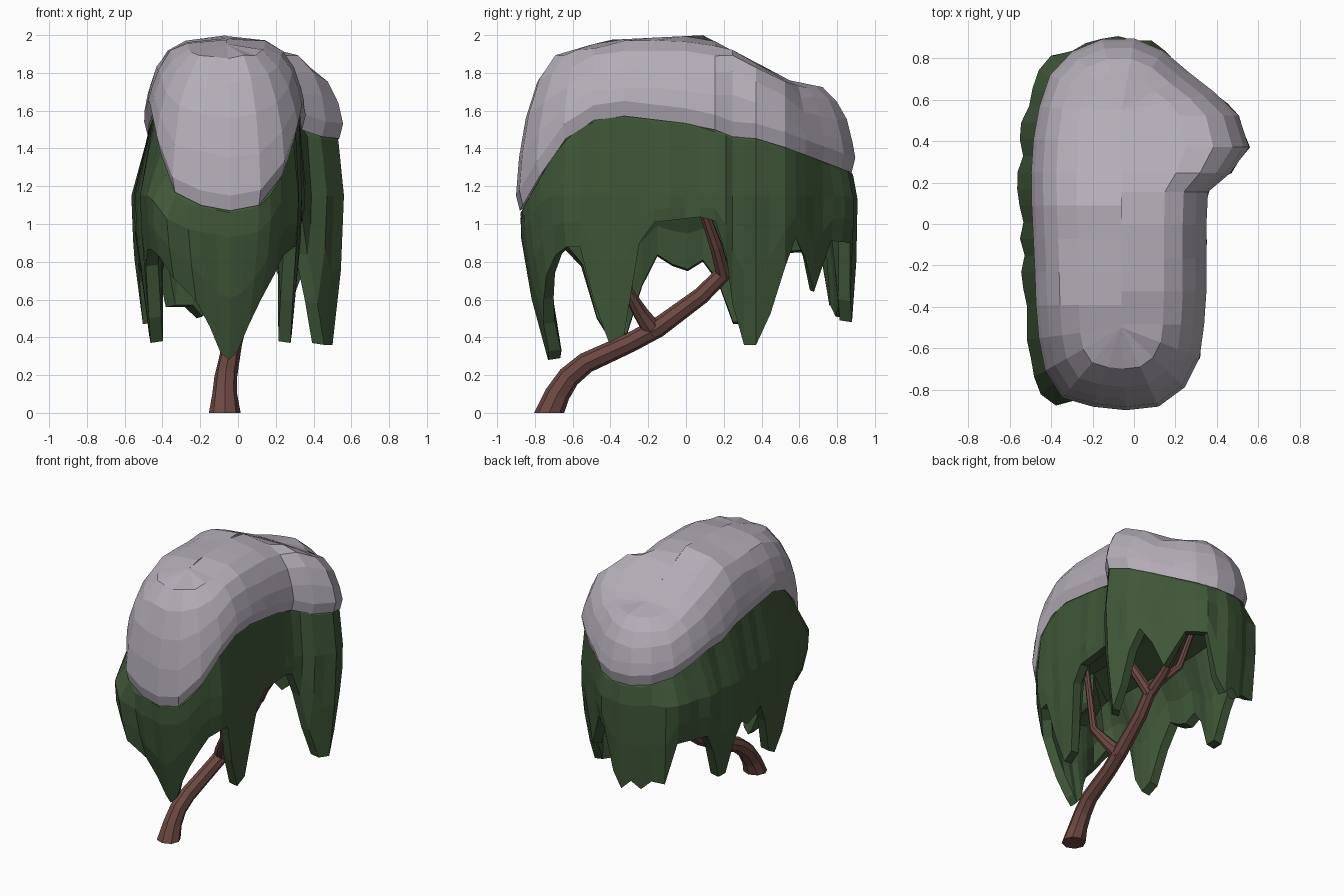
import bpy, bmesh, math, random
from mathutils import Vector

if "Cube" in bpy.data.objects:
    bpy.data.objects.remove(bpy.data.objects["Cube"])

random.seed(4)


def material(name, rgb):
    m = bpy.data.materials.new(name)
    m.diffuse_color = (*rgb, 1)
    m.use_nodes = True
    m.node_tree.nodes["Principled BSDF"].inputs["Base Color"].default_value = m.diffuse_color
    return m


GREEN = material("leaf_green", (0.05, 0.095, 0.04))
SNOW = material("snow_grey", (0.46, 0.42, 0.48))
BARK = material("bark_brown", (0.15, 0.065, 0.055))


def lerp_table(table, v):
    """Piecewise linear lookup in a list of (key, value)."""
    if v <= table[0][0]:
        return table[0][1]
    for (a, fa), (b, fb) in zip(table, table[1:]):
        if v <= b:
            return fa + (fb - fa) * (v - a) / (b - a)
    return table[-1][1]


# Plan outline of the crown, anticlockwise from the front
OUTLINE = [(-0.04, -0.9), (0.14, -0.88), (0.24, -0.8), (0.32, -0.64), (0.35, -0.4),
           (0.35, 0.0), (0.36, 0.2), (0.46, 0.24), (0.56, 0.36), (0.5, 0.54), (0.34, 0.68),
           (0.2, 0.78), (0.1, 0.88), (-0.08, 0.91), (-0.26, 0.87), (-0.4, 0.74), (-0.48, 0.5),
           (-0.5, 0.2), (-0.48, -0.2), (-0.47, -0.5), (-0.42, -0.76), (-0.32, -0.87)]
# Hanging fronds: x, y, tip height, half width
FRONDS = [(-0.04, -0.9, 0.28, 0.4), (0.35, -0.39, 0.37, 0.16), (0.54, 0.34, 0.36, 0.24),
          (0.33, 0.69, 0.64, 0.10), (-0.08, 0.9, 0.48, 0.16), (-0.22, 0.88, 0.5, 0.14),
          (-0.34, 0.8, 0.56, 0.1), (-0.5, 0.29, 0.47, 0.16), (-0.5, 0.0, 0.75, 0.1),
          (-0.48, -0.38, 0.37, 0.2)]
TOP = [(-0.5, 1.95), (-0.4, 1.975), (0.1, 2.0), (0.2, 1.94), (0.4, 1.84), (0.55, 1.76)]
EDGE = [(-0.9, 1.07), (-0.7, 1.4), (-0.57, 1.52), (-0.4, 1.58), (0.1, 1.52), (0.25, 1.46),
        (0.4, 1.45), (0.9, 1.27)]
RIM_R = [(-0.8, 0.9), (-0.6, 0.87), (-0.25, 1.0), (0.1, 1.04), (0.3, 0.95), (0.9, 0.9)]
RIM_L = [(-0.8, 0.86), (-0.5, 0.87), (0.0, 0.81), (0.9, 0.87)]
TUCK = [(-0.85, 0.14), (-0.6, 0.06), (0.2, 0.05), (0.8, 0.02)]


def resample(pts, n):
    pts = [Vector(p) for p in pts]
    segs = list(zip(pts, pts[1:] + pts[:1]))
    step = sum((b - a).length for a, b in segs) / n
    out, pos = [], 0.0
    for a, b in segs:
        length = (b - a).length
        while pos < length and len(out) < n:
            out.append(a.lerp(b, pos / length))
            pos += step
        pos -= length
    return out


def spine(p):
    return Vector((-0.06, max(-0.5, min(0.55, p.y))))


def shift(p, d):
    """Move an outline point outwards from the spine by d."""
    return p + (p - spine(p)).normalized() * d


def loft(name, columns, mat):
    """Skin closed columns of points placed around the crown."""
    bm = bmesh.new()
    cols = [[bm.verts.new(v) for v in c] for c in columns]
    for a, b in zip(cols, cols[1:] + cols[:1]):
        for i in range(len(a) - 1):
            bm.faces.new((a[i], b[i], b[i + 1], a[i + 1]))
    bmesh.ops.remove_doubles(bm, verts=bm.verts, dist=0.002)
    bmesh.ops.recalc_face_normals(bm, faces=bm.faces)
    me = bpy.data.meshes.new(name)
    bm.to_mesh(me)
    bm.free()
    me.materials.append(mat)
    ob = bpy.data.objects.new(name, me)
    bpy.context.collection.objects.link(ob)


def at(p, z):
    return Vector((p.x, p.y, z))


def rim_height(p):
    base = z = lerp_table(RIM_R if p.x > 0 else RIM_L, p.y)
    for x, y, tip, w in FRONDS:
        d = (p - Vector((x, y))).length
        t = max(0.0, min(1.0, (d - 0.055) / (w - 0.055)))
        z = min(z, tip + (base - tip) * t)
    return z


# Snow cap: rounded dome with a narrow lip, fuller over the right-hand bump
columns = []
for p in resample(OUTLINE, 30):
    c, e, top = spine(p), lerp_table(EDGE, p.y), lerp_table(TOP, p.y)
    power = 6 if p.x > 0.4 else 2.8 if abs(p.y) > 0.6 else 3.6
    col = [at(shift(p, -0.2), e + 0.12), at(shift(p, -0.02), e), at(p, e + 0.08)]
    for s in (0.96, 0.87, 0.72, 0.5, 0.0):
        f = math.sqrt(1 - s ** power)
        wob = random.uniform(-0.012, 0.012) if s else 0
        col.append(at(c.lerp(p, s), max(e + 0.1, e + (top - e) * f + wob)))
    columns.append(col)
loft("snow_cap", columns, SNOW)

# Foliage curtain: outer wall, frond tips, inner wall and ceiling
columns = []
for p in resample(OUTLINE, 60):
    e, rim = lerp_table(EDGE, p.y), rim_height(p)
    belly = min(e - 0.14, 1.15)
    bulge = 0.055 if p.x < -0.3 else -0.02 if p.y < -0.7 else -0.005
    j = random.uniform(-0.012, 0.012)
    tuck = lerp_table(TUCK, p.y) * max(0.0, min(1.0, (0.95 - rim) / 0.6))
    mid = 0.5 * (belly + rim)
    columns.append([
        at(spine(p), e + 0.12), at(shift(p, -0.1), e + 0.1), at(shift(p, -0.025), e - 0.01),
        at(shift(p, bulge + j), belly), at(shift(p, bulge - 0.4 * tuck + j), mid),
        at(shift(p, bulge - tuck - 0.01), rim), at(shift(p, bulge - tuck - 0.075), rim + 0.01),
        at(shift(p, bulge - 0.4 * tuck - 0.11), max(mid, rim + 0.02)),
        at(shift(p, -0.16), belly), at(spine(p), belly + 0.08)])
loft("foliage_curtain", columns, GREEN)


def limb(name, pts):
    """Eight-sided tapering tube through (x, y, z, radius) points."""
    cu = bpy.data.curves.new(name, "CURVE")
    cu.dimensions = "3D"
    cu.bevel_depth = 1.0
    cu.bevel_resolution = 2
    cu.use_fill_caps = True
    sp = cu.splines.new("POLY")
    sp.points.add(len(pts) - 1)
    for q, (x, y, z, r) in zip(sp.points, pts):
        q.co = (x, y, z, 1)
        q.radius = r
    cu.materials.append(BARK)
    ob = bpy.data.objects.new(name, cu)
    bpy.context.collection.objects.link(ob)
    bpy.ops.object.select_all(action="DESELECT")
    ob.select_set(True)
    bpy.context.view_layer.objects.active = ob
    bpy.ops.object.convert(target="MESH")
    me = bpy.context.object.data
    for v in me.vertices:
        v.co.z = max(v.co.z, 0.0)
    for f in me.polygons:
        f.use_smooth = False


# Leaning trunk and its branches
limb("trunk", [(-0.07, -0.725, -0.04, 0.084), (-0.07, -0.68, 0.1, 0.066),
               (-0.065, -0.62, 0.19, 0.06), (-0.05, -0.53, 0.265, 0.056),
               (-0.03, -0.3, 0.37, 0.052), (-0.01, -0.15, 0.45, 0.052),
               (0.01, 0.08, 0.62, 0.046), (0.03, 0.22, 0.76, 0.042)])
limb("front_branch", [(-0.02, -0.17, 0.43, 0.055), (0.03, -0.24, 0.53, 0.042),
                      (0.1, -0.31, 0.65, 0.028), (0.13, -0.36, 1.2, 0.02)])
limb("right_branch", [(0.03, 0.2, 0.73, 0.04), (0.12, 0.16, 0.88, 0.035),
                      (0.2, 0.1, 1.05, 0.028), (0.22, 0.07, 1.2, 0.02)])
limb("back_branch", [(0.02, 0.2, 0.74, 0.04), (0.03, 0.36, 0.83, 0.035),
                     (0.07, 0.53, 0.93, 0.028), (0.05, 0.62, 1.18, 0.02)])
limb("left_branch", [(0.02, 0.28, 0.78, 0.032), (-0.1, 0.36, 0.92, 0.026),
                     (-0.18, 0.4, 1.2, 0.02)])
